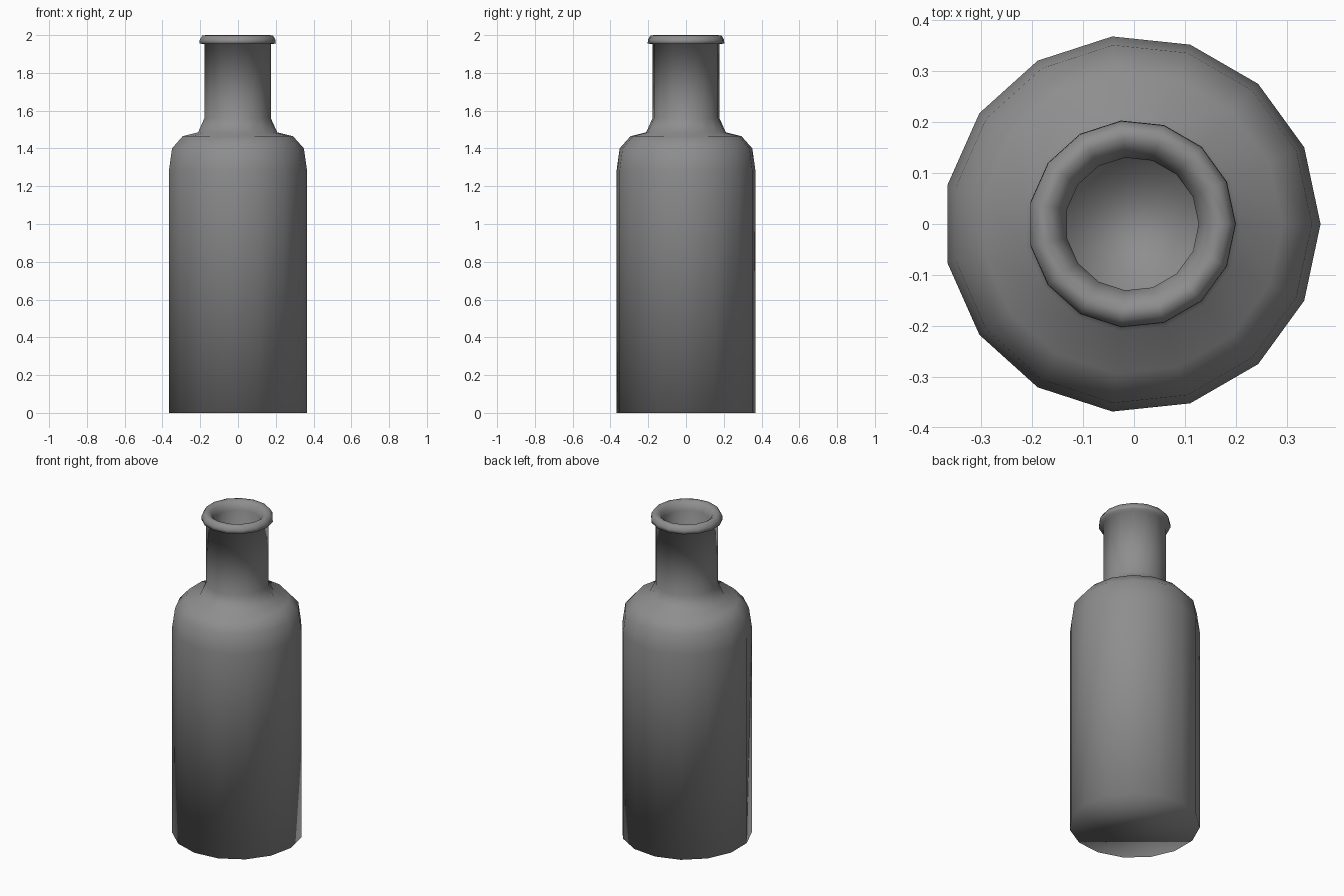
import bpy, bmesh
from math import cos, sin, tau

if "Cube" in bpy.data.objects:
    bpy.data.objects.remove(bpy.data.objects["Cube"])

SIDES = 15
X_OFF = -0.004  # centres the odd-sided polygon's bounds on x = 0

# (radius, height) from the base up the outside, over the lip, down inside the neck
profile = [
    (0.37, 0.0), (0.37, 1.28), (0.353, 1.40), (0.295, 1.465),   # body and shoulder
    (0.212, 1.485), (0.178, 1.56), (0.178, 1.953),              # neck
    (0.204, 1.955), (0.203, 1.975), (0.189, 1.998),             # lip outside
    (0.168, 2.0), (0.147, 1.985), (0.131, 1.95),                # lip inside
    (0.13, 1.50),                                               # neck bore
]


def lathe(name, points):
    bm = bmesh.new()
    rings = [[bm.verts.new((r * cos(tau * i / SIDES) + X_OFF, r * sin(tau * i / SIDES), z))
              for i in range(SIDES)] for r, z in points]
    for a, b in zip(rings, rings[1:]):
        for i in range(SIDES):
            j = (i + 1) % SIDES
            bm.faces.new((a[i], a[j], b[j], b[i]))
    # base and floor of the bore
    bm.faces.new(rings[0][::-1])
    bm.faces.new(rings[-1])
    bmesh.ops.recalc_face_normals(bm, faces=bm.faces)
    for f in bm.faces:
        f.smooth = True
    mesh = bpy.data.meshes.new(name)
    bm.to_mesh(mesh)
    bm.free()
    obj = bpy.data.objects.new(name, mesh)
    bpy.context.collection.objects.link(obj)
    return obj


bottle = lathe("bottle", profile)

# dark grey finish
grey = bpy.data.materials.new("dark_grey")
grey.diffuse_color = (0.27, 0.27, 0.27, 1)
grey.use_nodes = True
grey.node_tree.nodes["Principled BSDF"].inputs["Base Color"].default_value = grey.diffuse_color
bottle.data.materials.append(grey)
